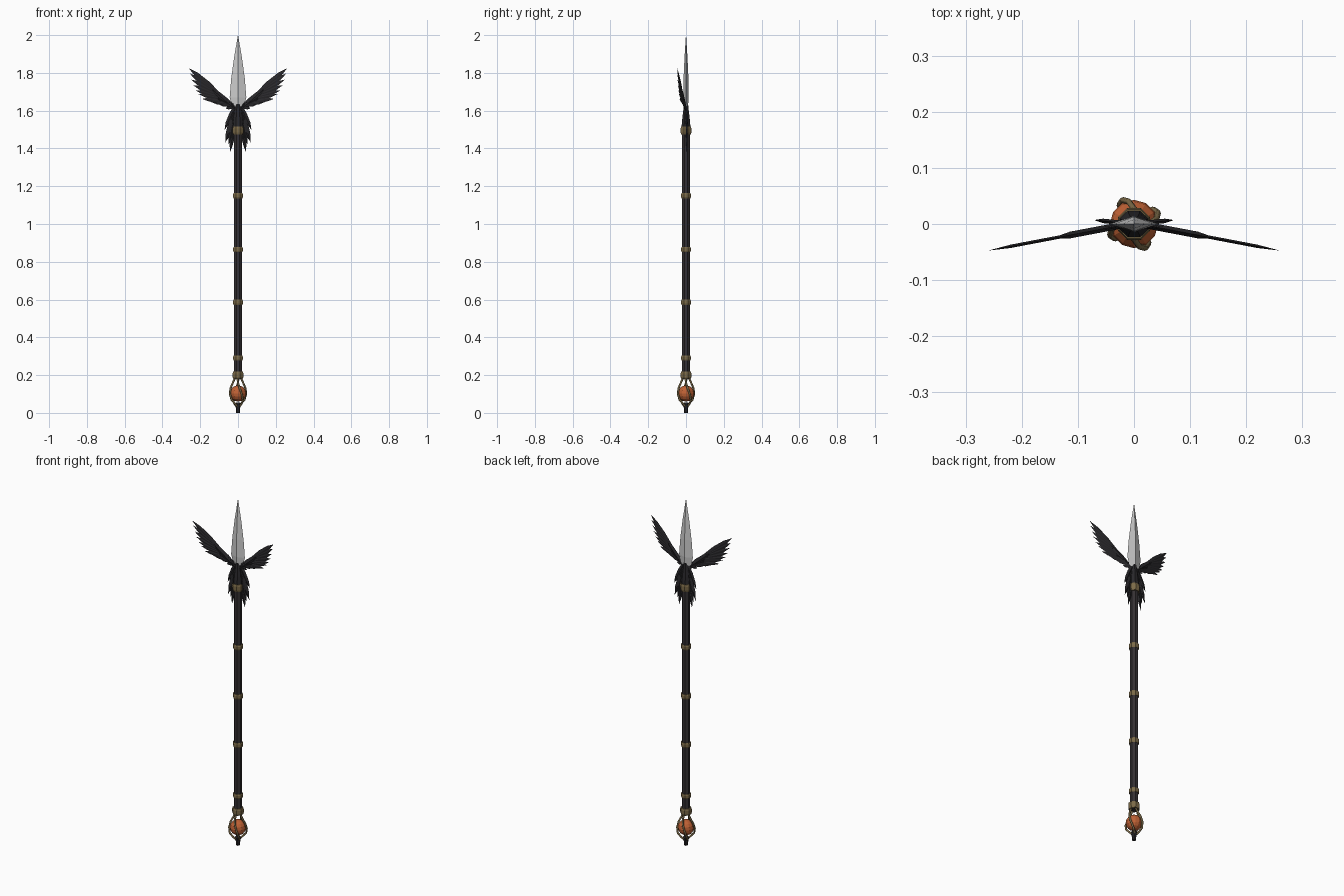
import bpy, bmesh, math
from mathutils import Vector

if "Cube" in bpy.data.objects:
    bpy.data.objects.remove(bpy.data.objects["Cube"])


def material(name, rgb):
    m = bpy.data.materials.new(name)
    m.diffuse_color = (*rgb, 1)
    m.use_nodes = True
    m.node_tree.nodes["Principled BSDF"].inputs["Base Color"].default_value = m.diffuse_color
    return m


BLACK = material("dark_feather", (0.022, 0.021, 0.024))
WOOD = material("dark_wood", (0.035, 0.03, 0.033))
GOLD = material("aged_brass", (0.20, 0.145, 0.065))
ORANGE = material("amber", (0.52, 0.12, 0.035))


def finish(name, bm, mat=None):
    bmesh.ops.recalc_face_normals(bm, faces=bm.faces)
    me = bpy.data.meshes.new(name)
    bm.to_mesh(me)
    bm.free()
    ob = bpy.data.objects.new(name, me)
    bpy.context.collection.objects.link(ob)
    if mat:
        me.materials.append(mat)
    return ob


def loft(name, rings, mat=None, sides=8, turn=0.0):
    """Stack of elliptical rings (z, rx, ry), capped at both ends."""
    bm = bmesh.new()
    loops = []
    for z, rx, ry in rings:
        loops.append([bm.verts.new((rx * math.cos(turn + i * math.tau / sides),
                                    ry * math.sin(turn + i * math.tau / sides), z))
                      for i in range(sides)])
    for a, b in zip(loops, loops[1:]):
        for i in range(sides):
            j = (i + 1) % sides
            bm.faces.new((a[i], a[j], b[j], b[i]))
    bm.faces.new(loops[0])
    bm.faces.new(loops[-1])
    return finish(name, bm, mat)


def feather(bm, root, tip, width, lean, y0=0.0, thick=0.003):
    """Flat pointed feather with a raised rib, in a plane leaning in y by x."""
    r, t = Vector(root), Vector(tip)
    d = t - r
    n = Vector((-d.y, d.x)).normalized() * width / 2

    def v(p, off=0.0):
        return bm.verts.new((p.x, y0 + lean * p.x + off, p.y))
    left = [v(r + d * f + n * w) for f, w in ((0, .5), (.4, 1), (.75, .8))]
    right = [v(r + d * f - n * w) for f, w in ((0, .5), (.4, 1), (.75, .8))]
    end = v(t)
    for s in (-1, 1):
        rib = [v(r + d * f, s * thick) for f in (0, .4, .75)]
        for side in (left, right):
            for i in range(2):
                bm.faces.new((side[i], side[i + 1], rib[i + 1], rib[i]))
            bm.faces.new((side[2], end, rib[2]))


def mirrored(name, bm, mat):
    ob = finish(name, bm, mat)
    ob.modifiers.new("Mirror", 'MIRROR').use_mirror_merge = False
    return ob


# Shaft and its brass bands
T = math.pi / 8
loft("shaft", [(0.18, .022, .022), (1.50, .022, .022)], WOOD, turn=T)
for z, r, h in ((.20, .031, .038), (.29, .028, .025), (.585, .028, .028),
                (.865, .028, .028), (1.15, .028, .028), (1.495, .031, .042)):
    loft("band", [(z - h / 2, r - .003, r - .003), (z - h / 4, r, r),
                  (z + h / 4, r, r), (z + h / 2, r - .003, r - .003)], GOLD, turn=T)

# Pommel: foot, orb and twisted cage wires
loft("foot", [(0, .010, .010), (.03, .013, .013), (.045, .016, .016), (.055, .010, .010)],
     BLACK, turn=T)
bm = bmesh.new()
bmesh.ops.create_uvsphere(bm, u_segments=12, v_segments=8, radius=.043)
bmesh.ops.translate(bm, verts=bm.verts, vec=(0, 0, .103))
finish("orb", bm, ORANGE)
curve = bpy.data.curves.new("cage", 'CURVE')
curve.dimensions = '3D'
curve.bevel_depth = .0055
curve.bevel_resolution = 1
curve.use_fill_caps = True
profile = ((.185, .016, -35), (.16, .027, -25), (.13, .041, -12), (.10, .047, 0),
           (.07, .043, 12), (.05, .026, 25), (.036, .012, 35))
for k in range(4):
    sp = curve.splines.new('POLY')
    sp.points.add(len(profile) - 1)
    for p, (z, r, a) in zip(sp.points, profile):
        a = math.radians(a + 25 + 90 * k)
        p.co = (r * math.cos(a), r * math.sin(a), z, 1)
cage = bpy.data.objects.new("cage", curve)
curve.materials.append(GOLD)
bpy.context.collection.objects.link(cage)

# Neck under the blade
loft("neck", [(1.50, .029, .027), (1.56, .025, .021), (1.60, .019, .016), (1.635, .014, .012)],
     BLACK, turn=T)

# Blade with a diamond section
loft("blade", [(1.615, .028, .010), (1.67, .044, .014), (1.77, .036, .013),
               (1.88, .021, .008), (2.0, .0005, .0005)], sides=4)

# Upper wings: a fan of feathers along an arm
bm = bmesh.new()
tips = [(.26, 1.825), (.256, 1.797), (.248, 1.765), (.238, 1.735), (.226, 1.708),
        (.21, 1.688), (.19, 1.662), (.165, 1.655), (.14, 1.645), (.10, 1.632), (.065, 1.612)]
for i, t in enumerate(tips):
    f = i / (len(tips) - 1)
    feather(bm, (.10 - .085 * f, 1.69 - .065 * f), t, .030 - .008 * f, -.19, .002)
feather(bm, (.008, 1.60), (.15, 1.725), .036, -.19, .002, .006)
feather(bm, (.008, 1.615), (.12, 1.67), .032, -.19, .002, .005)
mirrored("upper_wings", bm, BLACK)

# Lower wings folded down beside the shaft
bm = bmesh.new()
for root, tip, w in (((.008, 1.63), (.068, 1.43), .030), ((.010, 1.61), (.058, 1.445), .030),
                     ((.012, 1.60), (.042, 1.38), .028), ((.010, 1.59), (.034, 1.40), .022),
                     ((.008, 1.635), (.071, 1.50), .028), ((.012, 1.60), (.050, 1.42), .026)):
    feather(bm, root, tip, w, .10, 0, .004)
mirrored("lower_wings", bm, BLACK)
